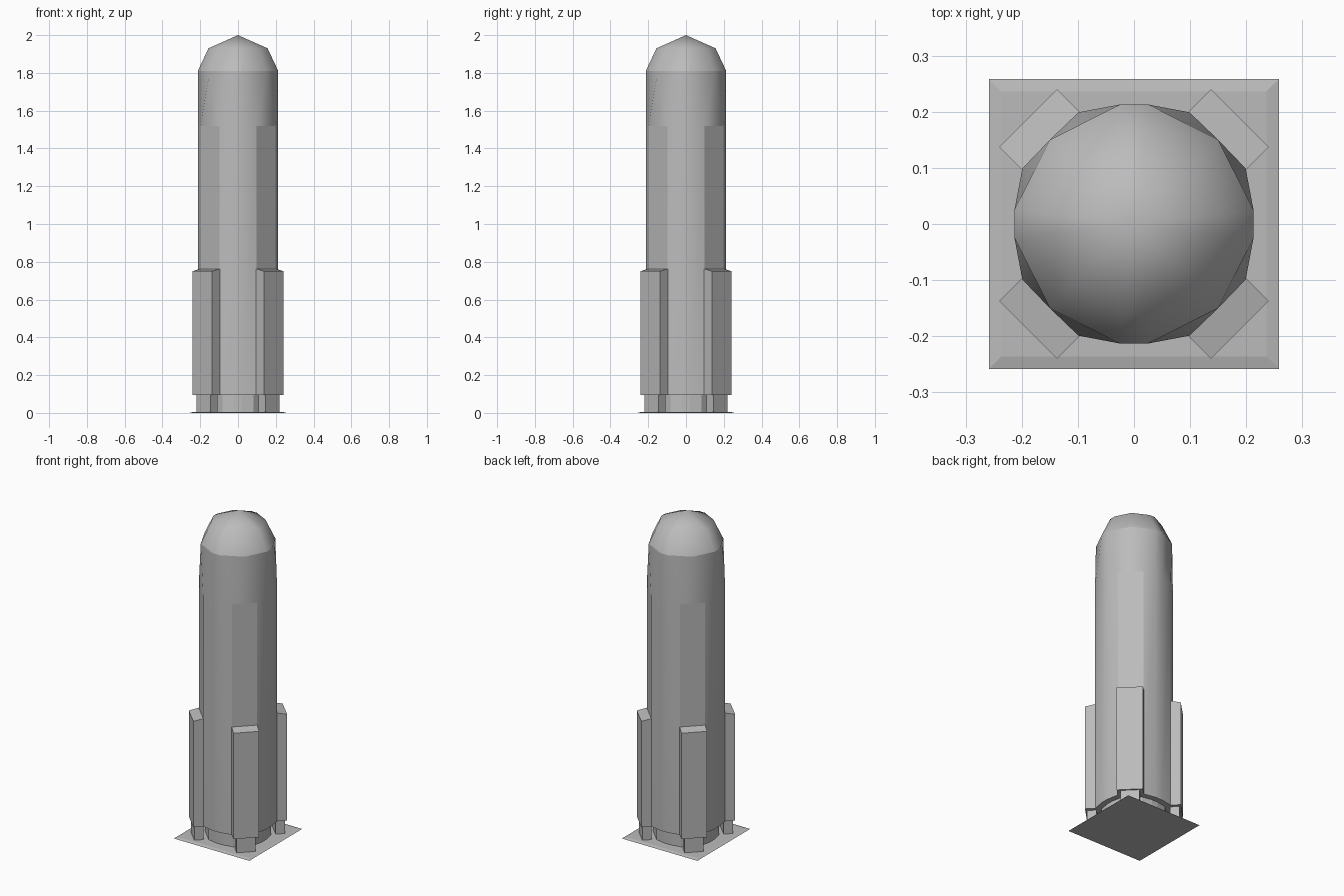
import bpy, bmesh, math
from mathutils import Matrix

cube = bpy.data.objects.get("Cube")
if cube:
    bpy.data.objects.remove(cube, do_unlink=True)

grey = bpy.data.materials.new("plain grey")
grey.use_nodes = True
grey.diffuse_color = (0.5, 0.5, 0.5, 1)
grey.node_tree.nodes["Principled BSDF"].inputs["Base Color"].default_value = (0.5, 0.5, 0.5, 1)


def add_object(name, bm):
    bmesh.ops.remove_doubles(bm, verts=bm.verts, dist=0.0005)
    bmesh.ops.recalc_face_normals(bm, faces=bm.faces)
    mesh = bpy.data.meshes.new(name)
    bm.to_mesh(mesh)
    bm.free()
    mesh.materials.append(grey)
    obj = bpy.data.objects.new(name, mesh)
    bpy.context.collection.objects.link(obj)
    return obj


def loft(rings, smooth=False):
    """Skin a stack of point rings and cap both ends."""
    bm = bmesh.new()
    loops = [[bm.verts.new(p) for p in ring] for ring in rings]
    n = len(loops[0])
    for low, high in zip(loops, loops[1:]):
        for i in range(n):
            j = (i + 1) % n
            bm.faces.new((low[i], low[j], high[j], high[i])).smooth = smooth
    bm.faces.new(loops[0][::-1])
    bm.faces.new(loops[-1])
    return bm


def hull_ring(z, corner, scale=1.0):
    """Four-fold symmetric ring; corner is the first point of the diagonal facet."""
    a, b = corner
    quarter = [(0.213, 0.025), (b, a), (a, b), (0.025, 0.213)]
    ring = []
    for k in range(4):
        c, s = round(math.cos(k * math.pi / 2)), round(math.sin(k * math.pi / 2))
        ring += [((x * c - y * s) * scale, (x * s + y * c) * scale, z) for x, y in quarter]
    return ring


# Hull: flat diagonal facets that narrow into a rounded nose
facet, point = (0.099, 0.199), (0.15, 0.15)
body = loft([hull_ring(0.095, facet), hull_ring(1.52, facet), hull_ring(1.81, point),
             hull_ring(1.93, point, 0.735), hull_ring(2.0, point, 0.0005)], True)
bmesh.ops.remove_doubles(body, verts=body.verts, dist=0.0005)
for edge in body.edges:
    v, w = edge.verts
    at_rim = all(abs(p.co.z - 1.81) < 0.01 for p in (v, w))
    on_facet = all(p.co.z < 1.6 and min(abs(p.co.x), abs(p.co.y)) > 0.08 for p in (v, w))
    at_bottom = all(p.co.z < 0.1 for p in (v, w))
    if at_rim or on_facet or at_bottom:
        edge.smooth = False
add_object("hull", body)

# Recessed stub between hull and ground plate
add_object("base_stub", loft([hull_ring(0.003, facet, 0.84), hull_ring(0.1, facet, 0.84)]))


def diagonal_block(name, angle, inner, outer, half_width, bottom, top_in, top_out):
    def ring(top):
        zs = (top_in, top_out) if top else (bottom, bottom)
        return [(inner, -half_width, zs[0]), (outer, -half_width, zs[1]),
                (outer, half_width, zs[1]), (inner, half_width, zs[0])]
    bm = loft([ring(False), ring(True)])
    bmesh.ops.transform(bm, matrix=Matrix.Rotation(angle, 4, 'Z'), verts=bm.verts)
    add_object(name, bm)


# Side fins and the legs under them, one per diagonal
for k, side in enumerate(("back_left", "back_right", "front_right", "front_left")):
    angle = math.pi / 4 + k * math.pi / 2
    diagonal_block("fin_" + side, angle, 0.2, 0.267, 0.073, 0.095, 0.765, 0.75)
    diagonal_block("leg_" + side, angle, 0.205, 0.258, 0.053, 0.002, 0.1, 0.1)

# Thin ground plate with a chamfered rim
add_object("ground_plate", loft([[(sx * r, sy * r, z) for sx, sy in
           ((-1, -1), (1, -1), (1, 1), (-1, 1))] for r, z in ((0.258, 0), (0.236, 0.005))]))
